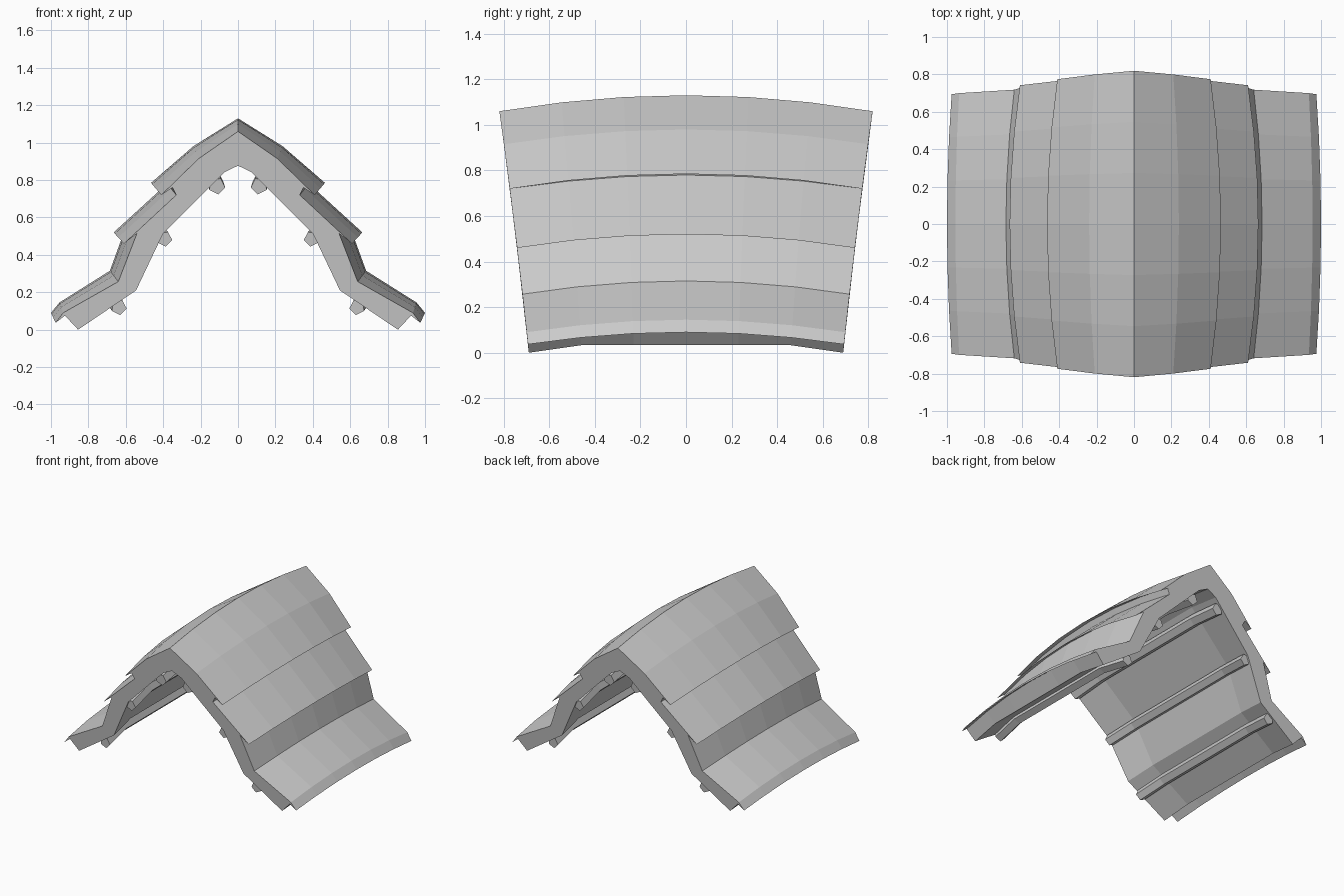
import bpy, bmesh, math

cube = bpy.data.objects.get("Cube")
if cube:
    bpy.data.objects.remove(cube, do_unlink=True)

grey = bpy.data.materials.new("roof_grey")
grey.use_nodes = True
color = (0.6, 0.6, 0.6, 1)
grey.diffuse_color = color
grey.node_tree.nodes["Principled BSDF"].inputs["Base Color"].default_value = color

SEGMENTS = 6

# Half sections: (x, z) at the gable ends, then the (x, z) shift at the middle
OUTER = [(0, 1.06, 0, .07), (.21, .915, .03, .065), (.41, .72, .055, .065),
         (.35, .76, .05, .06), (.33, .72, .05, .06), (.61, .46, .055, .06),
         (.54, .515, .05, .06), (.64, .257, .045, .058), (.935, .09, .02, .055),
         (.975, .037, .025, .053), (.925, .075, .025, .055)]
INNER = [(.855, 0, .025, .06), (.545, .21, .045, .06), (.40, .515, .05, .06),
         (.075, .84, .01, .07), (0, .877, 0, .07)]


def place(point, u, flat_middle, length=1.0):
    """Position of a section point at u in -1..1 along the sagging roof."""
    x, z, dx, dz = point
    rise = 1 - u * u
    if flat_middle:
        rise = min(rise, .55)
    half = (.69 + .105 * z + .016 * z * z) * length
    return (x + dx * rise, u * half, z + dz * rise)


def sweep(name, section, closed, length=1.0):
    """Sweep a half section along y and mirror it over x."""
    bm = bmesh.new()
    rings = []
    for i in range(SEGMENTS + 1):
        u = 2 * i / SEGMENTS - 1
        rings.append([bm.verts.new(place(p, u, flat, length)) for p, flat in section])
    count = len(section)
    for a, b in zip(rings, rings[1:]):
        for k in range(count if closed else count - 1):
            n = (k + 1) % count
            bm.faces.new((a[k], a[n], b[n], b[k]))
    bm.faces.new(rings[0])
    bm.faces.new(rings[-1][::-1])
    bmesh.ops.recalc_face_normals(bm, faces=bm.faces)
    # An open section has no wall on the centre line, so point its ridge upward
    bm.faces.ensure_lookup_table()
    if bm.faces[0].normal.z < 0 and not closed:
        bmesh.ops.reverse_faces(bm, faces=bm.faces)
    mesh = bpy.data.meshes.new(name)
    bm.to_mesh(mesh)
    bm.free()
    mesh.materials.append(grey)
    obj = bpy.data.objects.new(name, mesh)
    bpy.context.collection.objects.link(obj)
    mirror = obj.modifiers.new("mirror", 'MIRROR')
    mirror.use_clip = True
    return obj


# Overlapping roof shell
sweep("roof_shell", [(p, False) for p in OUTER] + [(p, True) for p in INNER], False)

# Long beams under the slopes
BEAMS = [("upper_beam", .113, .768, .02, .045),
         ("middle_beam", .393, .485, .05, .042),
         ("lower_beam", .637, .12, .04, .042)]
for name, x, z, dx, r in BEAMS:
    ring = []
    for k in range(5):
        a = math.radians(45 + 72 * k)
        ring.append(((x + r * math.cos(a), z + r * math.sin(a), dx, .06), True))
    sweep(name, ring, True, .98)
